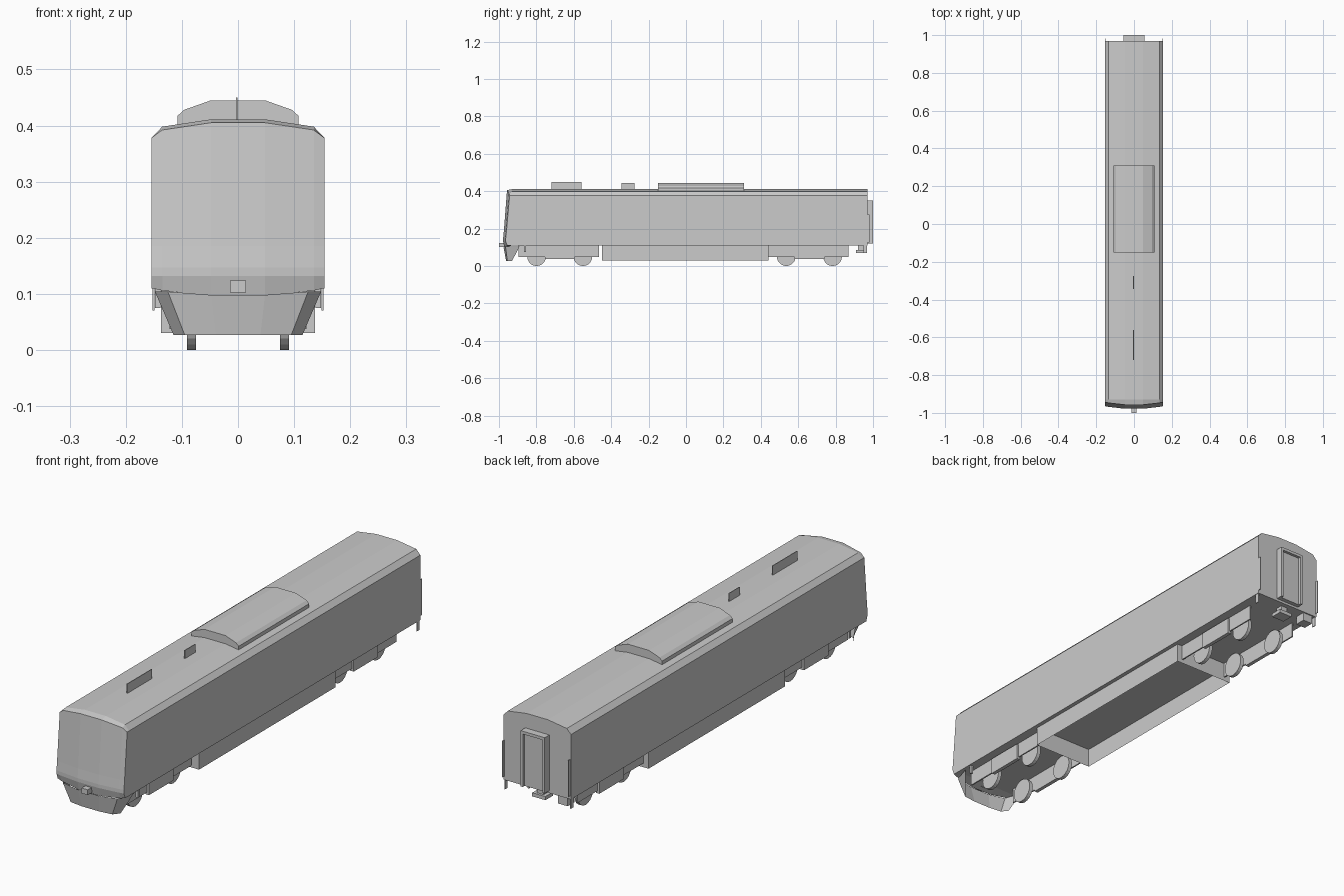
import bpy, bmesh, math
from mathutils import Matrix

if "Cube" in bpy.data.objects:
    bpy.data.objects.remove(bpy.data.objects["Cube"])


def finish(name, bm, recalc=True):
    if recalc:
        bmesh.ops.recalc_face_normals(bm, faces=bm.faces[:])
    me = bpy.data.meshes.new(name)
    bm.to_mesh(me)
    bm.free()
    ob = bpy.data.objects.new(name, me)
    bpy.context.collection.objects.link(ob)
    return ob


def box(name, x0, x1, y0, y1, z0, z1):
    bm = bmesh.new()
    m = (Matrix.Translation(((x0 + x1) / 2, (y0 + y1) / 2, (z0 + z1) / 2))
         @ Matrix.Diagonal((x1 - x0, y1 - y0, z1 - z0, 1)))
    bmesh.ops.create_cube(bm, size=1, matrix=m)
    return finish(name, bm)


def wheel(name, x, y, r=0.05, w=0.016):
    bm = bmesh.new()
    m = Matrix.Translation((x, y, r)) @ Matrix.Rotation(math.pi / 2, 4, 'Y')
    bmesh.ops.create_cone(bm, cap_ends=True, segments=20, radius1=r, radius2=r, depth=w, matrix=m)
    return finish(name, bm)


def strip(bm, a, b):
    for i in range(len(a) - 1):
        bm.faces.new((a[i], a[i + 1], b[i + 1], b[i]))


# Car body: bowed, slanted cab front joined to a constant roof section
W = 0.154
XS = [-W, -0.135, -0.048, 0.048, 0.135, W]
BOW = [0.014, 0.01, 0, 0, 0.01, 0.014]
ROOF = [0.378, 0.398, 0.411, 0.411, 0.398, 0.378]
TOP = [0.378, 0.392, 0.405, 0.405, 0.392, 0.378]
LIP = [0.11, 0.106, 0.096, 0.096, 0.106, 0.11]

bm = bmesh.new()


def row(ys, zs):
    return [bm.verts.new((x, y, z)) for x, y, z in zip(XS, ys, zs)]


front = []
for y, zs in ((-0.970, LIP), (-0.978, [0.132] * 6), (-0.978, [0.147] * 6),
              (-0.974, [0.185] * 6), (-0.957, TOP)):
    front.append(row([y + b for b in BOW], zs))
roof_front = row([-0.93] * 6, ROOF)
roof_back = row([0.97] * 6, ROOF)
floor_back = row([0.97] * 6, [0.11] * 6)
floor_front = row([-0.93] * 6, [0.11] * 6)
loop = front + [roof_front, roof_back, floor_back, floor_front]
for a, b in zip(loop, loop[1:] + loop[:1]):
    strip(bm, a, b)
for i in (0, 5):
    bm.faces.new([r[i] for r in loop])
finish("car_body", bm)

# Front pilot: bent sheet that wraps back at the sides
bm = bmesh.new()
upper = [(-0.148, -0.89, 0.104), (-0.125, -0.965, 0.104), (-0.048, -0.975, 0.098)]
lower = [(-0.115, -0.93, 0.027), (-0.095, -0.955, 0.027), (-0.04, -0.962, 0.027)]
rows = []
for pts in (upper, lower):
    pts = pts + [(-x, y, z) for x, y, z in reversed(pts)]
    rows.append([bm.verts.new(p) for p in pts])
strip(bm, rows[0], rows[1])
finish("front_pilot", bm)

# Roof air conditioner
bm = bmesh.new()
half = [(0.108, 0.398), (0.108, 0.417), (0.096, 0.428), (0.048, 0.445)]
prof = half + [(-x, z) for x, z in reversed(half)]
ends = [[bm.verts.new((x, y, z)) for x, z in prof] for y in (-0.15, 0.31)]
strip(bm, ends[0] + ends[0][:1], ends[1] + ends[1][:1])
for e in ends:
    bm.faces.new(e)
finish("roof_air_conditioner", bm)

# Roof antenna fins
box("antenna_front", -0.004, -0.001, -0.72, -0.56, 0.405, 0.45)
box("antenna_rear", -0.004, -0.001, -0.345, -0.275, 0.405, 0.445)

# Underfloor equipment skirt, open underneath
bm = bmesh.new()
corners = [(-0.137, -0.45), (0.137, -0.45), (0.137, 0.44), (-0.137, 0.44), (-0.137, -0.45)]
strip(bm, *[[bm.verts.new((x, y, z)) for x, y in corners] for z in (0.03, 0.11)])
bmesh.ops.remove_doubles(bm, verts=bm.verts[:], dist=1e-5)
finish("equipment_skirt", bm)

# Bogies: side frames, centre spring boxes, wheels and axles
for end, yc in (("front", -0.675), ("rear", 0.66)):
    for side, s in (("left", -1), ("right", 1)):
        tag = f"{end}_{side}"
        x0, x1 = sorted((s * 0.108, s * 0.114))
        box(f"bogie_frame_{tag}", x0, x1, yc - 0.22, yc + 0.21, 0.047, 0.11)
        x0, x1 = sorted((s * 0.106, s * 0.122))
        box(f"bogie_spring_{tag}", x0, x1, yc - 0.08, yc + 0.08, 0.037, 0.105)
        for k, d in (("a", -0.124), ("b", 0.124)):
            wheel(f"wheel_{tag}_{k}", s * 0.083, yc + d)

# Couplers
box("front_coupler", -0.014, 0.014, -1.0, -0.95, 0.102, 0.124)
box("rear_coupler", -0.03, 0.03, 0.91, 0.96, 0.07, 0.085)
box("rear_coupler_mount", -0.015, 0.015, 0.92, 0.95, 0.085, 0.11)

# Rear gangway: hood frame around a slightly recessed door
for s, side in ((-1, "left"), (1, "right")):
    x0, x1 = sorted((s * 0.045, s * 0.055))
    box(f"gangway_post_{side}", x0, x1, 0.97, 1.0, 0.12, 0.35)
box("gangway_top", -0.055, 0.055, 0.97, 1.0, 0.338, 0.35)
box("gangway_door", -0.046, 0.046, 0.968, 0.988, 0.12, 0.34)

# Rear corner rails, hanging steps and the connector box
for s, side in ((-1, "left"), (1, "right")):
    x0, x1 = sorted((s * 0.149, s * 0.152))
    box(f"corner_rail_{side}", x0, x1, 0.965, 0.982, 0.125, 0.275)
    box(f"rear_step_{side}", x0, x1, 0.95, 0.968, 0.07, 0.112)
    x0, x1 = sorted((s * 0.138, s * 0.148))
    box(f"front_bracket_{side}", x0, x1, -0.865, -0.855, 0.075, 0.112)
box("rear_connector_box", -0.135, -0.09, 0.92, 0.965, 0.075, 0.112)
